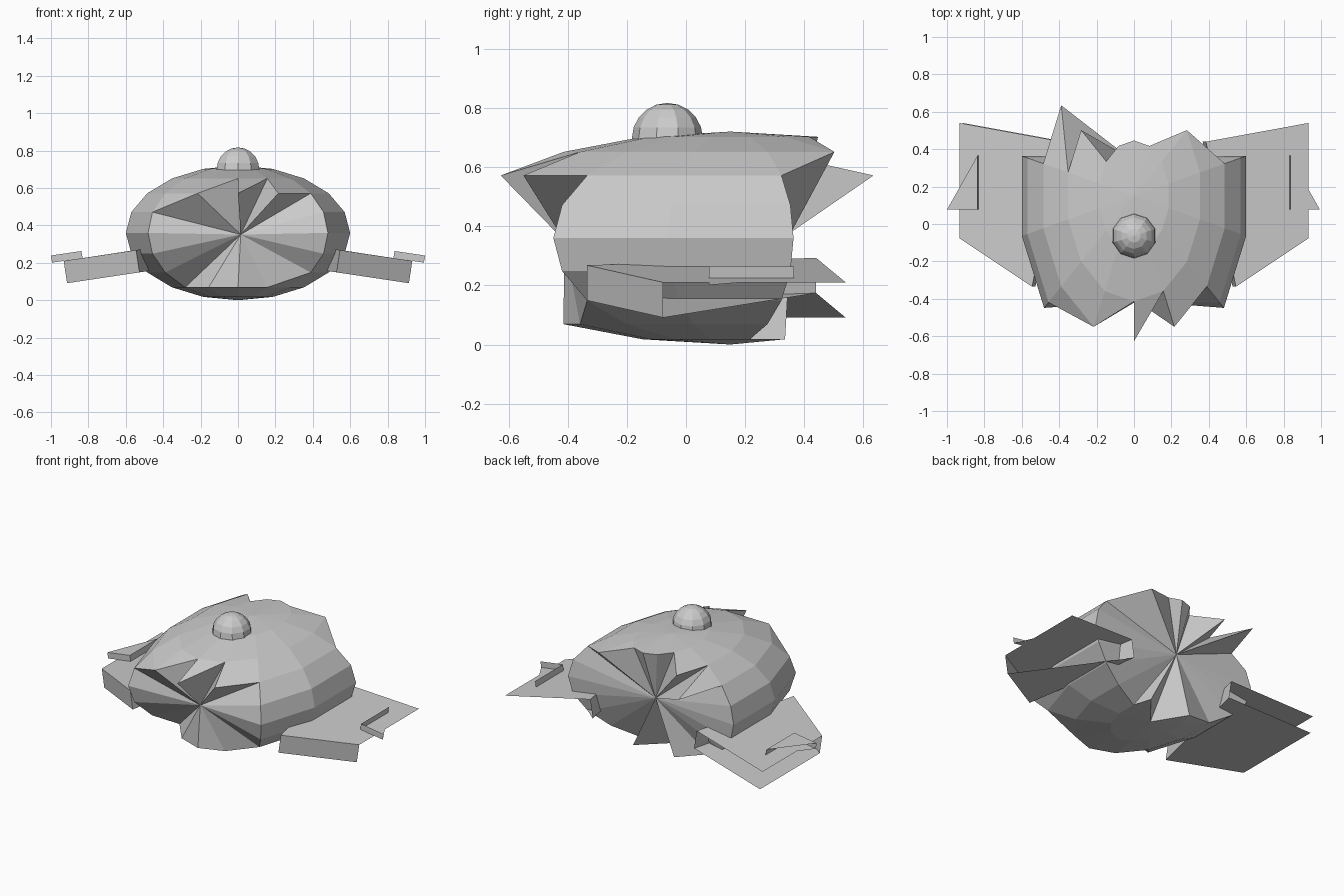
import bpy, bmesh
from math import sin, cos, pi
from mathutils import Vector

if "Cube" in bpy.data.objects:
    bpy.data.objects.remove(bpy.data.objects["Cube"])


def finish(bm, name, recalc=True):
    if recalc:
        bmesh.ops.recalc_face_normals(bm, faces=bm.faces)
    mesh = bpy.data.meshes.new(name)
    bm.to_mesh(mesh)
    bm.free()
    obj = bpy.data.objects.new(name, mesh)
    bpy.context.collection.objects.link(obj)
    return obj


def ellipsoid(center, radii, segs, rings):
    """Triangulated globe with a constant diagonal direction."""
    bm = bmesh.new()
    cx, cy, cz = center
    rx, ry, rz = radii
    rows = []
    for i in range(1, rings):
        lat = -pi / 2 + pi * i / rings
        rows.append([bm.verts.new((cx + rx * cos(lat) * cos(a),
                                   cy + ry * cos(lat) * sin(a),
                                   cz + rz * sin(lat)))
                     for a in (pi / 2 + 2 * pi * k / segs for k in range(segs))])
    bottom = bm.verts.new((cx, cy, cz - rz))
    top = bm.verts.new((cx, cy, cz + rz))
    for k in range(segs):
        n = (k + 1) % segs
        bm.faces.new((bottom, rows[0][n], rows[0][k]))
        bm.faces.new((top, rows[-1][k], rows[-1][n]))
        for lo, up in zip(rows, rows[1:]):
            bm.faces.new((lo[k], lo[n], up[n]))
            bm.faces.new((lo[k], up[n], up[k]))
    return bm


# Hull: long globe broken off jaggedly at front and back
bm = ellipsoid((0, 0.15, 0.36), (0.615, 0.96, 0.36), 14, 10)
broken = []
for f in bm.faces:
    c = f.calc_center_median()
    if c.y < -0.30 - 0.275 * c.z or c.y > 0.285 + 0.25 * c.z:
        broken.append(f)
bmesh.ops.delete(bm, geom=broken, context='FACES')

# Each broken end is closed by a fan around the middle of its rim
rim = [e for e in bm.edges if e.is_boundary]
for side in (-1, 1):
    edges = [e for e in rim if e.verts[0].co.y * side > 0]
    pts = {v for e in edges for v in e.verts}
    hub = bm.verts.new(sum((v.co for v in pts), Vector()) / len(pts))
    for e in edges:
        bm.faces.new((e.verts[0], e.verts[1], hub))
finish(bm, "hull")

# Dome on the roof
finish(ellipsoid((0, -0.063, 0.697), (0.12, 0.12, 0.12), 10, 10), "dome")


def plate(name, top, drop, side, walls, has_top=True, floor=None):
    """Partly open slab: top outline, drop vector, kept walls, floor corners."""
    bm = bmesh.new()
    dx, dz = drop
    up = [bm.verts.new((side * x, y, z)) for x, y, z in top]
    dn = [bm.verts.new((side * (x + dx), y, z + dz)) for x, y, z in top]
    if has_top:
        bm.faces.new(up)
    bm.faces.new([dn[i] for i in (floor or range(len(dn)))][::-1])
    for i in walls:
        j = (i + 1) % len(up)
        bm.faces.new((up[i], dn[i], dn[j], up[j]))
    if side < 0:
        bmesh.ops.reverse_faces(bm, faces=bm.faces)
    bmesh.ops.delete(bm, geom=[v for v in bm.verts if not v.link_faces],
                     context='VERTS')
    finish(bm, name, False)


# Side wings (open at tip and back, right floor half torn) and small tip fins
for label, s in (("right", 1), ("left", -1)):
    plate("wing_" + label,
          [(0.545, -0.335, 0.268), (0.932, -0.077, 0.21),
           (0.932, 0.54, 0.21), (0.385, 0.44, 0.293)], (-0.018, -0.119), s,
          walls=(0, 3), floor=(0, 1, 3) if s > 0 else None)
    plate("tip_fin_" + label,
          [(0.837, 0.077, 0.263), (1.0, 0.077, 0.239), (0.837, 0.365, 0.263)],
          (-0.006, -0.038), s, walls=(0, 2), has_top=s < 0)
